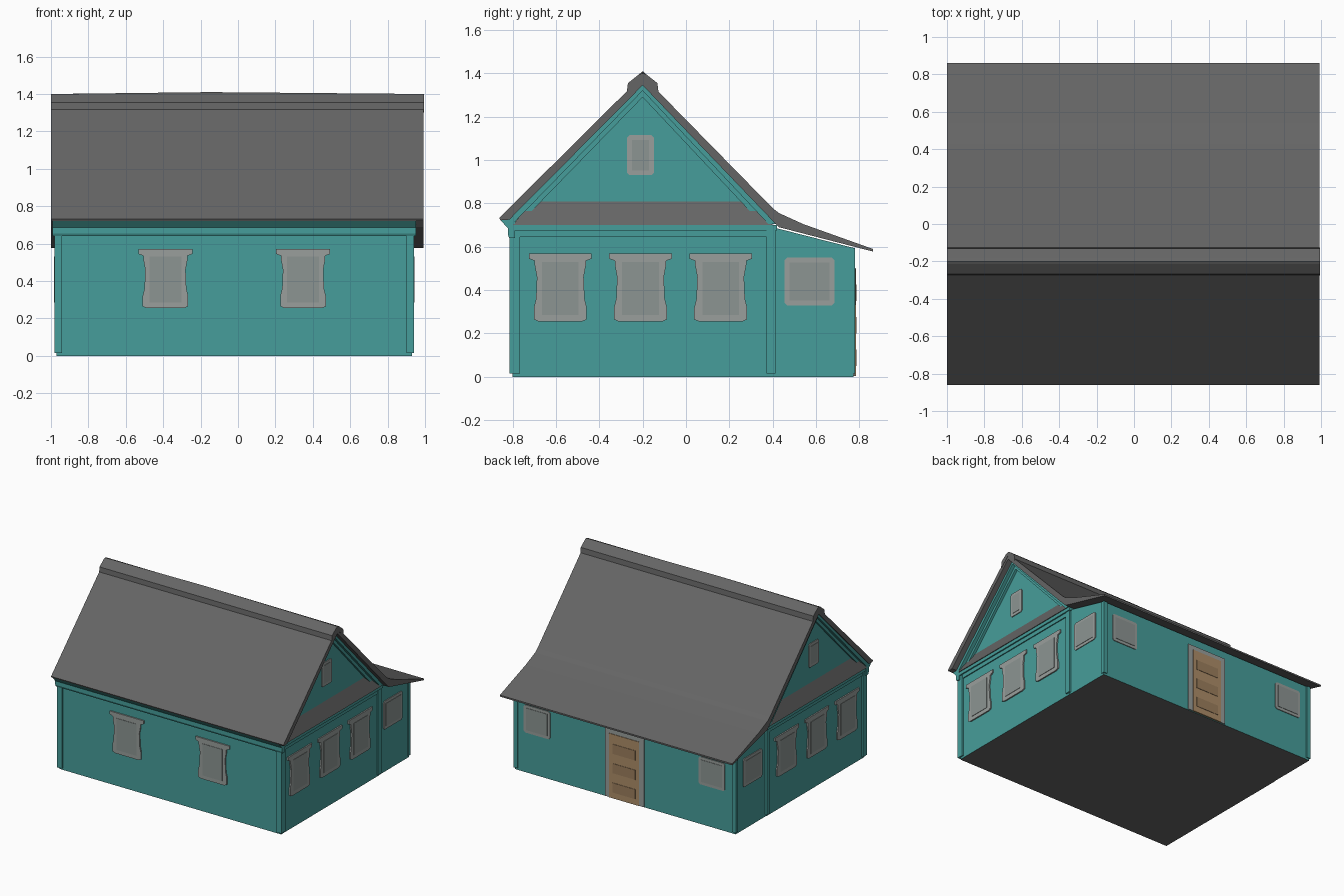
import bpy, bmesh
from mathutils import Vector

if "Cube" in bpy.data.objects:
    bpy.data.objects.remove(bpy.data.objects["Cube"])

def material(name, rgb):
    m = bpy.data.materials.new(name)
    m.diffuse_color = (*rgb, 1)
    m.use_nodes = True
    m.node_tree.nodes["Principled BSDF"].inputs["Base Color"].default_value = m.diffuse_color
    return m

TEAL = material("teal_paint", (0.062, 0.34, 0.325))
GREY = material("roof_grey", (0.13, 0.13, 0.13))
FRAME = material("pale_frame", (0.32, 0.345, 0.335))
GLASS = material("window_grey", (0.265, 0.30, 0.29))
WOOD = material("door_wood", (0.42, 0.27, 0.14))
DARKWOOD = material("door_wood_dark", (0.33, 0.21, 0.11))

X0 = -0.02  # the walls sit slightly left of the roof centre


def prism(name, pts, axis, a, b, mat, mid=None, bottom=None):
    """Extrude a 2D profile from a to b along x (pts = y,z) or y (pts = x,z).
    mid = (position, lift of the highest point) adds a bowed middle section."""
    top = max(p[1] for p in pts)
    stations = [(a, 0), (b, 0)] if mid is None else [(a, 0), mid, (b, 0)]
    bm = bmesh.new()
    rings = []
    for pos, lift in stations:
        ring = []
        for u, v in pts:
            w = v + (lift if v > top - 1e-6 else 0)
            ring.append(bm.verts.new((pos, u, w) if axis == 'x' else (u, pos, w)))
        rings.append(ring)
    n = len(pts)
    for r0, r1 in zip(rings, rings[1:]):
        for i in range(n):
            bm.faces.new((r0[i], r0[(i + 1) % n], r1[(i + 1) % n], r1[i]))
    bm.faces.new(rings[0])
    bm.faces.new(rings[-1])
    bmesh.ops.recalc_face_normals(bm, faces=bm.faces)
    bm.normal_update()
    if bottom:
        for f in bm.faces:
            f.material_index = 1 if f.normal.z < -0.9 else 0
    me = bpy.data.meshes.new(name)
    bm.to_mesh(me)
    bm.free()
    me.materials.append(mat)
    if bottom:
        me.materials.append(bottom)
    ob = bpy.data.objects.new(name, me)
    bpy.context.collection.objects.link(ob)
    return ob


def rect(u0, u1, v0, v1):
    return [(u0, v0), (u1, v0), (u1, v1), (u0, v1)]


def box(name, x, y, z, mat):
    return prism(name, rect(*y, *z), 'x', x[0], x[1], mat)


# half outline of the carved window surround: (half width, height)
CARVED = [(0.10, 0.255), (0.122, 0.265), (0.122, 0.32), (0.112, 0.36), (0.108, 0.46),
          (0.118, 0.515), (0.118, 0.535), (0.145, 0.545), (0.145, 0.57)]


def carved_window(name, axis, c, wall, out):
    pts = [(c + w, z) for w, z in CARVED] + [(c - w, z) for w, z in reversed(CARVED)]
    prism(name + "_surround", pts, axis, wall - out * 0.01, wall + out * 0.010, FRAME)
    prism(name + "_pane", rect(c - 0.085, c + 0.085, 0.285, 0.53), axis,
          wall, wall + out * 0.013, GLASS)


def plain_window(name, axis, c, z0, z1, half, wall, out):
    k = 0.012
    pts = [(c - half + k, z0), (c + half - k, z0), (c + half, z0 + k), (c + half, z1 - k),
           (c + half - k, z1), (c - half + k, z1), (c - half, z1 - k), (c - half, z0 + k)]
    prism(name + "_frame", pts, axis, wall - out * 0.01, wall + out * 0.006, FRAME)
    e = 0.022
    prism(name + "_pane", rect(c - half + e, c + half - e, z0 + e, z1 - e), axis,
          wall, wall + out * 0.009, GLASS)


# walls
prism("main_walls", rect(-0.80, 0.40, 0, 0.71), 'x', X0 - 0.95, X0 + 0.95, TEAL, bottom=GREY)
prism("annex_walls", [(0.40, 0), (0.772, 0), (0.772, 0.595), (0.40, 0.69)], 'x',
      X0 - 0.947, X0 + 0.947, TEAL, bottom=GREY)
prism("gable_walls", [(-0.79, 0.70), (0.39, 0.70), (-0.20, 1.345)], 'x',
      X0 - 0.925, X0 + 0.925, TEAL)

# roof with a kicked-out slope over the annex
prism("roof", [(-0.862, 0.733), (-0.20, 1.39), (0.40, 0.778), (0.43, 0.755), (0.54, 0.705),
               (0.862, 0.590), (0.862, 0.578), (0.43, 0.69), (0.385, 0.735),
               (-0.20, 1.345), (-0.815, 0.725), (-0.856, 0.722)],
      'x', -1.0, 0.993, GREY)
prism("ridge_cap", [(-0.275, 1.30), (-0.268, 1.355), (-0.215, 1.397), (-0.20, 1.40),
                    (-0.185, 1.397), (-0.132, 1.355), (-0.125, 1.30), (-0.20, 1.37)],
      'x', -1.0, 0.995, GREY, mid=(-0.15, 0.01))

# front cornice under the eave
prism("front_cornice", [(-0.79, 0.64), (-0.815, 0.64), (-0.822, 0.655), (-0.822, 0.685),
                        (-0.855, 0.722), (-0.79, 0.75)],
      'x', X0 - 0.972, X0 + 0.972, TEAL)

for s, side in ((-1, "left"), (1, "right")):
    def sx(v):
        return X0 + s * v

    # corner posts
    for y0, y1, h, out, tag in ((-0.815, -0.765, 0.67, 0.962, "front"),
                                (0.372, 0.412, 0.70, 0.962, "middle"),
                                (0.755, 0.78, 0.595, 0.953, "rear")):
        box(f"{side}_{tag}_post", (sx(0.92), sx(out)), (y0, y1), (0.015, h), TEAL)
    # side frieze and its moulding
    box(f"{side}_frieze", (sx(0.92), sx(0.958)), (-0.80, 0.40), (0.645, 0.70), TEAL)
    box(f"{side}_moulding", (sx(0.92), sx(0.968)), (-0.82, 0.42), (0.675, 0.70), TEAL)
    # sloping skirt roof under the gable
    bm = bmesh.new()
    corners = [(0.92, -0.80, 0.70), (0.974, -0.80, 0.70), (0.92, -0.70, 0.82),
               (0.92, 0.40, 0.70), (0.974, 0.40, 0.70), (0.92, 0.29, 0.82)]
    v = [bm.verts.new((sx(x), y, z)) for x, y, z in corners]
    for f in ((0, 1, 2), (3, 5, 4), (1, 4, 5, 2), (0, 3, 4, 1), (0, 2, 5, 3)):
        bm.faces.new([v[i] for i in f])
    bmesh.ops.recalc_face_normals(bm, faces=bm.faces)
    me = bpy.data.meshes.new(f"{side}_skirt_roof")
    bm.to_mesh(me)
    bm.free()
    me.materials.append(GREY)
    bpy.context.collection.objects.link(bpy.data.objects.new(me.name, me))
    # stepped barge boards
    for tag, t, out in (("outer", 0.035, 0.972), ("inner", 0.065, 0.945)):
        prism(f"{side}_{tag}_barge_board",
              [(-0.835, 0.705), (-0.20, 1.355), (0.415, 0.705), (0.415 - t, 0.705),
               (-0.20, 1.355 - t), (-0.835 + t, 0.705)],
              'x', sx(0.91), sx(out), TEAL)
    # side windows
    for i, y in enumerate((-0.58, -0.21, 0.16)):
        carved_window(f"{side}_window_{i}", 'x', y, sx(0.95), s)
    plain_window(f"{side}_annex_window", 'x', 0.57, 0.33, 0.55, 0.115, sx(0.947), s)
    plain_window(f"{side}_gable_window", 'x', -0.21, 0.93, 1.115, 0.062, sx(0.925), s)

# front windows
for i, x in enumerate((-0.388, 0.348)):
    carved_window(f"front_window_{i}", 'y', x, -0.80, -1)

# back windows and door
for i, x in enumerate((-0.765, 0.735)):
    plain_window(f"back_window_{i}", 'y', x, 0.31, 0.525, 0.112, 0.772, 1)
prism("door_frame", rect(-0.185, 0.15, 0.004, 0.535), 'y', 0.76, 0.780, FRAME)
prism("door", rect(-0.145, 0.11, 0.004, 0.50), 'y', 0.76, 0.784, WOOD)
for i in range(3):
    z = 0.05 + i * 0.15
    prism(f"door_panel_{i}", rect(-0.115, 0.08, z, z + 0.075), 'y', 0.77, 0.787, DARKWOOD)
